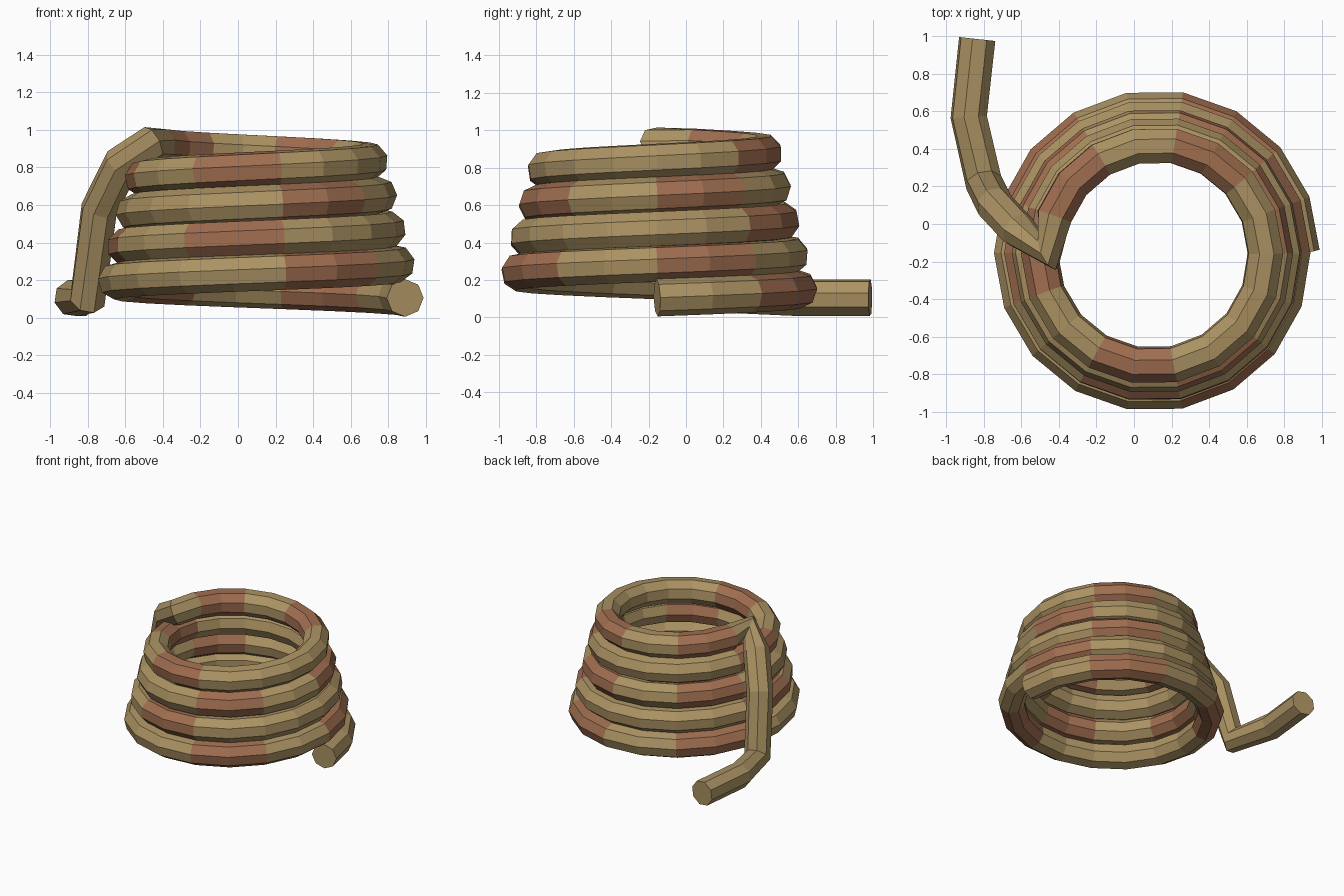
import bpy, bmesh, math
from mathutils import Vector

if "Cube" in bpy.data.objects:
    bpy.data.objects.remove(bpy.data.objects["Cube"])

SEG = 18            # steps per turn
STEPS = 81          # four and a half turns
SIDES = 8
RADIUS = 0.1


def material(name, rgb):
    m = bpy.data.materials.new(name)
    m.diffuse_color = (*rgb, 1)
    m.use_nodes = True
    m.node_tree.nodes["Principled BSDF"].inputs["Base Color"].default_value = m.diffuse_color
    return m


tan = material("tan_rope", (0.41, 0.29, 0.125))
rust = material("rust_brown_rope", (0.35, 0.155, 0.08))

# Rope path: tapering coil, then a loose tail dropping to the ground
path = []
for i in range(STEPS + 1):
    t = i / SEG
    a = math.tau * t
    r = 0.78 - 0.0475 * t
    path.append(Vector((0.11 + r * math.cos(a), -0.155 + r * math.sin(a), 0.105 + 0.182 * t)))
path += [Vector(p) for p in ((-0.62, -0.03, 0.82), (-0.74, 0.10, 0.575),
                             (-0.80, 0.22, 0.105), (-0.88, 0.57, 0.105),
                             (-0.835, 0.985, 0.105))]

# Sweep an octagon along the path without twisting
dirs = [(b - a).normalized() for a, b in zip(path, path[1:])]
tangents = [dirs[0]] + [(a + b).normalized() for a, b in zip(dirs, dirs[1:])] + [dirs[-1]]
bm = bmesh.new()
rings = []
side = Vector((1, 0, 0))
prev = tangents[0]
side = (side - prev * side.dot(prev)).normalized()
for p, t in zip(path, tangents):
    side = prev.rotation_difference(t) @ side
    side = (side - t * side.dot(t)).normalized()
    up = t.cross(side)
    prev = t
    rings.append([bm.verts.new(p + RADIUS * (side * math.cos(math.tau * k / SIDES)
                                             + up * math.sin(math.tau * k / SIDES)))
                  for k in range(SIDES)])

# Rope skin, with rust bands repeating every twelve steps
for i, (a, b) in enumerate(zip(rings, rings[1:])):
    for k in range(SIDES):
        n = (k + 1) % SIDES
        f = bm.faces.new((a[k], a[n], b[n], b[k]))
        f.material_index = 1 if i % 12 in (2, 3, 6, 7) else 0

# Cut ends
bm.faces.new(rings[0][::-1])
bm.faces.new(rings[-1])
bmesh.ops.recalc_face_normals(bm, faces=bm.faces)

mesh = bpy.data.meshes.new("coiled_rope")
bm.to_mesh(mesh)
bm.free()
mesh.materials.append(tan)
mesh.materials.append(rust)
rope = bpy.data.objects.new("coiled_rope", mesh)
bpy.context.collection.objects.link(rope)
